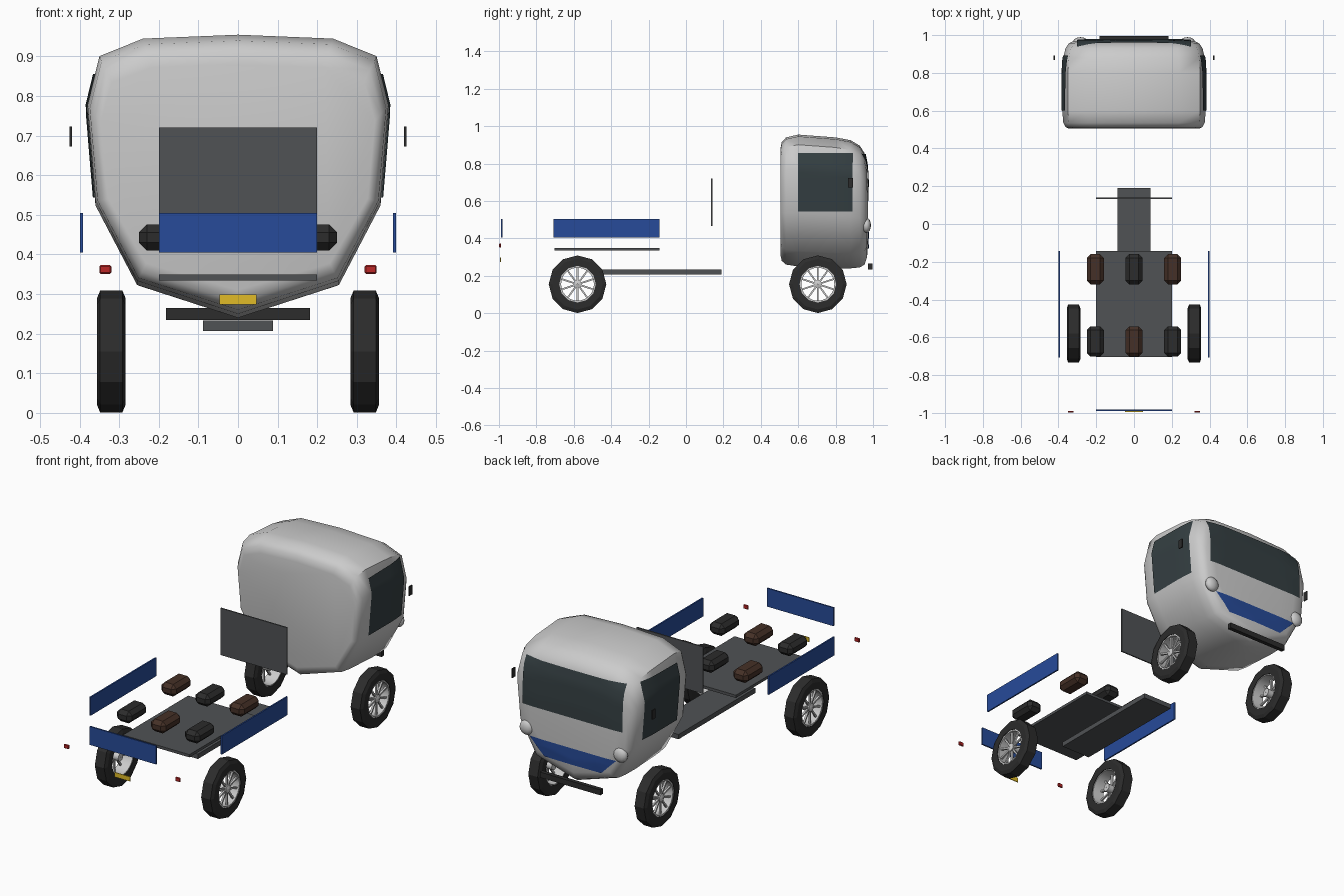
import bpy, bmesh
from math import sin, cos, pi
from mathutils import Matrix, Vector

if "Cube" in bpy.data.objects:
    bpy.data.objects.remove(bpy.data.objects["Cube"])


def mat(name, r, g, b):
    m = bpy.data.materials.new(name)
    m.diffuse_color = (r, g, b, 1)
    m.use_nodes = True
    m.node_tree.nodes["Principled BSDF"].inputs["Base Color"].default_value = m.diffuse_color
    return m


RUBBER = mat("rubber", .025, .025, .025)
STEEL = mat("dark_steel", .08, .085, .09)
GLASS = mat("tinted_glass", .035, .05, .055)
BLUE = mat("blue_paint", .02, .07, .32)
BROWN = mat("brown_cover", .06, .03, .02)
RED = mat("red_lamp", .5, .02, .02)
YELLOW = mat("yellow_plate", .75, .5, .02)


def finish(name, bm, material=None, smooth=None):
    bmesh.ops.recalc_face_normals(bm, faces=bm.faces)
    me = bpy.data.meshes.new(name)
    bm.to_mesh(me)
    bm.free()
    ob = bpy.data.objects.new(name, me)
    bpy.context.collection.objects.link(ob)
    if material:
        me.materials.append(material)
    if smooth:
        bpy.ops.object.select_all(action='DESELECT')
        ob.select_set(True)
        bpy.context.view_layer.objects.active = ob
        bpy.ops.object.shade_smooth_by_angle(angle=smooth)
    return ob


def box(name, center, size, material=None, bevel=0):
    bm = bmesh.new()
    bmesh.ops.create_cube(bm, size=1, matrix=Matrix.Translation(center) @ Matrix.Diagonal((*size, 1)))
    if bevel:
        bmesh.ops.bevel(bm, geom=bm.edges[:], offset=bevel, segments=1, affect='EDGES')
    return finish(name, bm, material)


def lathe(bm, profile, n, center):
    # closed ring of (x, radius) points turned about the x axis
    c = Vector(center)
    rings = [[bm.verts.new(c + Vector((x, r * cos(2 * pi * i / n), r * sin(2 * pi * i / n))))
              for x, r in profile] for i in range(n)]
    m = len(profile)
    for i in range(n):
        a, b = rings[i], rings[(i + 1) % n]
        for j in range(m):
            k = (j + 1) % m
            bm.faces.new((a[j], a[k], b[k], b[j]))


# Cab: half outline lofted along y with rounded front and back
half = [(0, .955), (.24, .945), (.35, .90), (.38, .775), (.36, .53), (.255, .325), (0, .24)]
outline = half + [(-x, z) for x, z in half[-2:0:-1]]
stations = [  # y, width factor, bottom z, top z
    (.505, .91, .31, .88), (.512, .95, .28, .915), (.535, .985, .26, .94), (.60, 1, .25, .955),
    (.80, 1, .24, .94), (.88, .985, .24, .925), (.93, .955, .245, .895),
    (.955, .91, .26, .855), (.968, .85, .30, .79), (.974, .70, .37, .68)]
bm = bmesh.new()
rings = [[bm.verts.new((x * w, y, zb + (z - .24) / .715 * (zt - zb))) for x, z in outline]
         for y, w, zb, zt in stations]
for a, b in zip(rings, rings[1:]):
    for j in range(len(a)):
        k = (j + 1) % len(a)
        bm.faces.new((a[j], a[k], b[k], b[j]))
bm.faces.new(rings[0])
bm.faces.new(rings[-1])
cab = finish("cab", bm, None, .9)


def panel(name, axis, u, z, start, material):
    # grid in front of the cab, projected onto its surface
    n = 12
    bm = bmesh.new()
    grid = []
    for i in range(n + 1):
        row = []
        for j in range(n + 1):
            zz = z[0] + (z[1] - z[0]) * j / n
            lo, hi = u(j / n)
            s = lo + (hi - lo) * i / n
            row.append(bm.verts.new((start, s, zz) if axis == 'x' else (s, start, zz)))
        grid.append(row)
    for i in range(n):
        for j in range(n):
            bm.faces.new((grid[i][j], grid[i + 1][j], grid[i + 1][j + 1], grid[i][j + 1]))
    ob = finish(name, bm, material, .9)
    m = ob.modifiers.new("wrap", 'SHRINKWRAP')
    m.target = cab
    m.wrap_method = 'PROJECT'
    m.use_project_x = axis == 'x'
    m.use_project_y = axis == 'y'
    m.use_negative_direction = m.use_positive_direction = True
    m.wrap_mode = 'ABOVE_SURFACE'
    m.offset = .005
    return ob


# Glazing and blue nose band
panel("windshield", 'y', lambda t: (-.30, .30), (.60, .85), 1.1, GLASS)
panel("nose_band", 'y', lambda t: (-.17 - .09 * t, .17 + .09 * t), (.345, .435), 1.1, BLUE)
for s in (-1, 1):
    panel("side_window", 'x', lambda t: (.60, .89), (.545, .855), .5 * s, GLASS)

# Headlights, mirrors, tail lamps
for s in (-1, 1):
    bm = bmesh.new()
    bmesh.ops.create_uvsphere(bm, u_segments=12, v_segments=8, radius=1,
                              matrix=Matrix.Translation((.283 * s, .965, .47)) @ Matrix.Diagonal((.04, .024, .04, 1)))
    finish("headlight", bm, None, .9)
    box("mirror", (.422 * s, .88, .698), (.006, .026, .05), RUBBER)
    box("tail_lamp", (.335 * s, -.994, .362), (.03, .01, .022), RED, .003)

# Bumper, frame and load bed
box("front_bumper", (0, .985, .25), (.364, .022, .03), RUBBER)
box("chassis", (0, -.14, .22), (.176, .66, .026), STEEL)
box("bed_floor", (0, -.423, .342), (.40, .56, .015), STEEL)
box("headboard", (0, .137, .593), (.40, .007, .255), STEEL)
box("tailgate", (0, -.985, .455), (.40, .008, .10), BLUE)
box("licence_plate", (0, -.992, .286), (.094, .004, .025), YELLOW)
for s in (-1, 1):
    box("side_board", (.395 * s, -.425, .455), (.008, .565, .10), BLUE)

# Six bevelled loads in a checkered arrangement
for row, y in enumerate((-.24, -.622)):
    for col in range(3):
        box("cargo_block", ((col - 1) * .205, y, .443), (.09, .16, .066),
            BROWN if (row + col) % 2 == 0 else RUBBER, .02)

# Wheels: tyre, rim barrel, hub and spokes
tyre = [(-.036, .098), (-.036, .135), (-.028, .154), (.028, .154), (.036, .135), (.036, .098)]
barrel = [(-.033, .099), (.033, .099), (.033, .088), (-.033, .092)]
hub = [(-.02, .002), (-.02, .022), (.028, .022), (.034, .002)]
for s in (-1, 1):
    for y in (-.58, .705):
        c = (.32 * s, y, .155)
        bm = bmesh.new()
        lathe(bm, tyre, 12, c)
        finish("tyre", bm, RUBBER)
        bm = bmesh.new()
        lathe(bm, [(x * s, r) for x, r in barrel], 24, c)
        lathe(bm, [(x * s, r) for x, r in hub], 12, c)
        for i in range(10):
            bmesh.ops.create_cube(bm, size=1, matrix=Matrix.Translation(c)
                                  @ Matrix.Rotation(2 * pi * i / 10, 4, 'X')
                                  @ Matrix.Translation((.018 * s, 0, .055))
                                  @ Matrix.Diagonal((.01, .009, .075, 1)))
        finish("rim", bm, None, .6)
